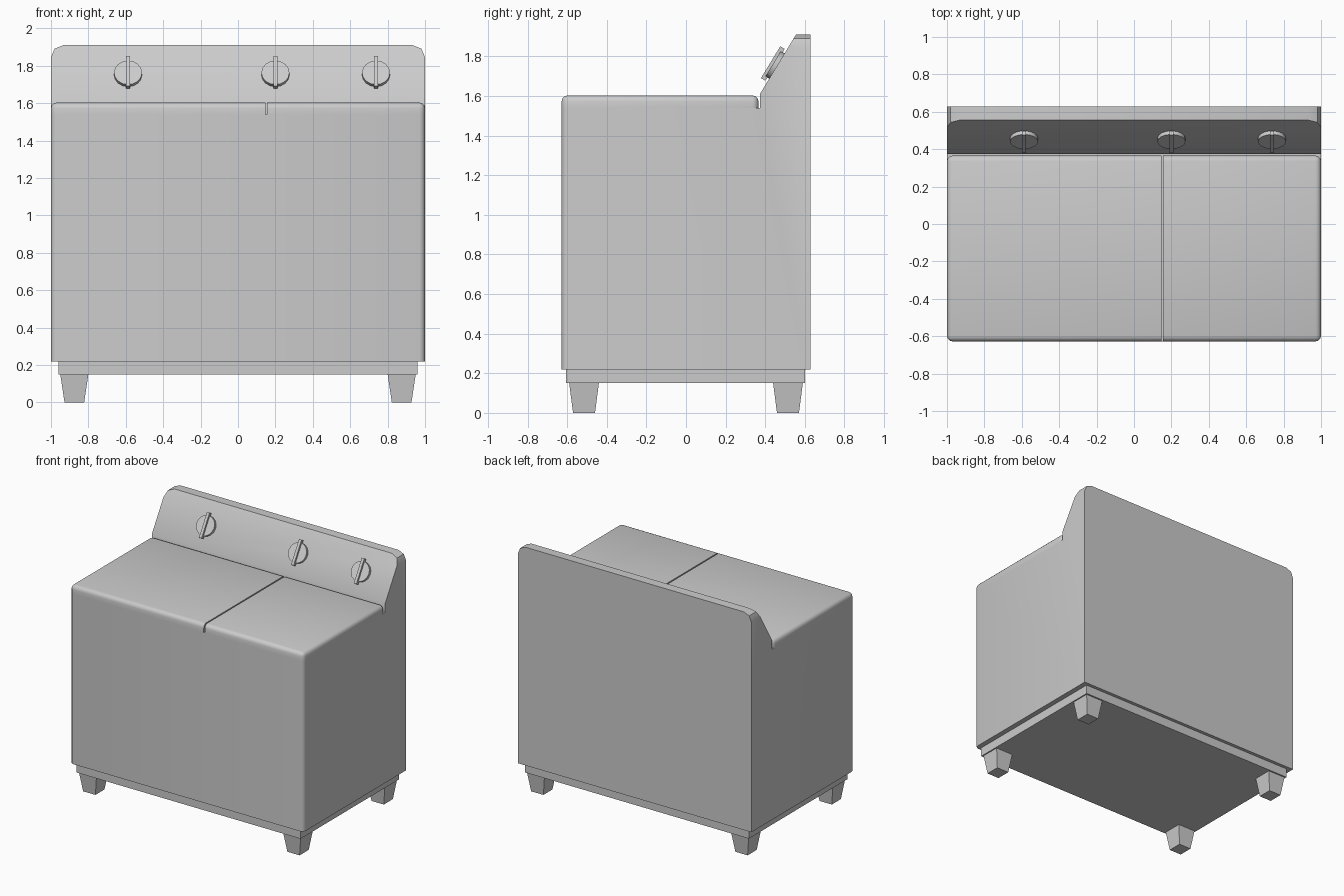
import bpy, bmesh, math
from mathutils import Matrix, Vector

if "Cube" in bpy.data.objects:
    bpy.data.objects.remove(bpy.data.objects["Cube"])

W = 1.0          # half width
D = 0.628        # half depth


def finish(bm, name, angle=40):
    bmesh.ops.recalc_face_normals(bm, faces=bm.faces)
    me = bpy.data.meshes.new(name)
    bm.to_mesh(me)
    bm.free()
    ob = bpy.data.objects.new(name, me)
    bpy.context.collection.objects.link(ob)
    bpy.ops.object.select_all(action='DESELECT')
    ob.select_set(True)
    bpy.context.view_layer.objects.active = ob
    bpy.ops.object.shade_smooth_by_angle(angle=math.radians(angle))
    return ob


def box_bm(lo, hi):
    bm = bmesh.new()
    lo, hi = Vector(lo), Vector(hi)
    bmesh.ops.create_cube(bm, size=1, matrix=Matrix.Translation((lo + hi) / 2)
                          @ Matrix.Diagonal((*(hi - lo), 1)))
    return bm


def bevel(bm, test, offset, segments):
    edges = [e for e in bm.edges if test(e.verts[0].co, e.verts[1].co)]
    bmesh.ops.bevel(bm, geom=edges, offset=offset, segments=segments,
                    profile=0.5, affect='EDGES')


def same(a, b, axis, value):
    return abs(a[axis] - value) < 1e-4 and abs(b[axis] - value) < 1e-4


# Cabinet with sloped control console, extruded from a side profile
profile = [(-D, 0.22), (D, 0.22), (D, 1.91), (0.555, 1.91),
           (0.373, 1.61), (0.373, 1.54), (-D, 1.54)]
bm = bmesh.new()
face = bm.faces.new([bm.verts.new((-W, y, z)) for y, z in profile])
ext = bmesh.ops.extrude_face_region(bm, geom=[face])
bmesh.ops.translate(bm, vec=(2 * W, 0, 0),
                    verts=[v for v in ext['geom'] if isinstance(v, bmesh.types.BMVert)])
bmesh.ops.recalc_face_normals(bm, faces=bm.faces)
# rounded console top corners, then rounded front vertical edges
bevel(bm, lambda a, b: same(a, b, 2, 1.91) and abs(a.x - b.x) < 1e-4, 0.065, 2)
bevel(bm, lambda a, b: same(a, b, 1, -D) and abs(a.x - b.x) < 1e-4, 0.03, 3)
finish(bm, "cabinet")

# Two lids, rounded everywhere except along the seam and underneath
for name, x0, x1, seam in (("wash_lid", -W, 0.146, 0.146),
                           ("spin_lid", 0.156, W, 0.156)):
    bm = box_bm((x0, -D, 1.54), (x1, 0.366, 1.603))
    bevel(bm, lambda a, b: not same(a, b, 0, seam) and not same(a, b, 2, 1.54), 0.03, 3)
    finish(bm, name)

# Recessed plinth
finish(box_bm((-0.96, -0.605, 0.15), (0.96, 0.602, 0.22)), "plinth")

# Tapered feet
for sx in (-1, 1):
    for sy in (-1, 1):
        bm = box_bm((-0.075, -0.075, 0), (0.075, 0.075, 0.15))
        for v in bm.verts:
            if v.co.z < 0.01:
                v.co.x *= 0.7
                v.co.y *= 0.74
        bmesh.ops.translate(bm, vec=(sx * 0.875, sy * 0.515, 0), verts=bm.verts)
        finish(bm, f"foot_{'left' if sx < 0 else 'right'}_{'front' if sy < 0 else 'back'}", 20)

# Dials on the sloped console: a disc with a raised grip bar
slope = Vector((0, 0.182, 0.30)).normalized()
normal = Vector((0, -slope.z, slope.y))
for i, x in enumerate((-0.588, 0.2, 0.738)):
    frame = Matrix.Translation((x, 0.459, 1.752)) @ Matrix(
        (Vector((1, 0, 0)), slope, normal)).transposed().to_4x4()
    bm = bmesh.new()
    bmesh.ops.create_cone(bm, cap_ends=True, segments=16, radius1=0.075, radius2=0.075,
                          depth=0.027, matrix=frame @ Matrix.Translation((0, 0, 0.0085)))
    finish(bm, f"dial_{i + 1}")
    bm = box_bm((-0.011, -0.094, 0.011), (0.011, 0.094, 0.037))
    bmesh.ops.transform(bm, matrix=frame, verts=bm.verts)
    finish(bm, f"dial_grip_{i + 1}")
